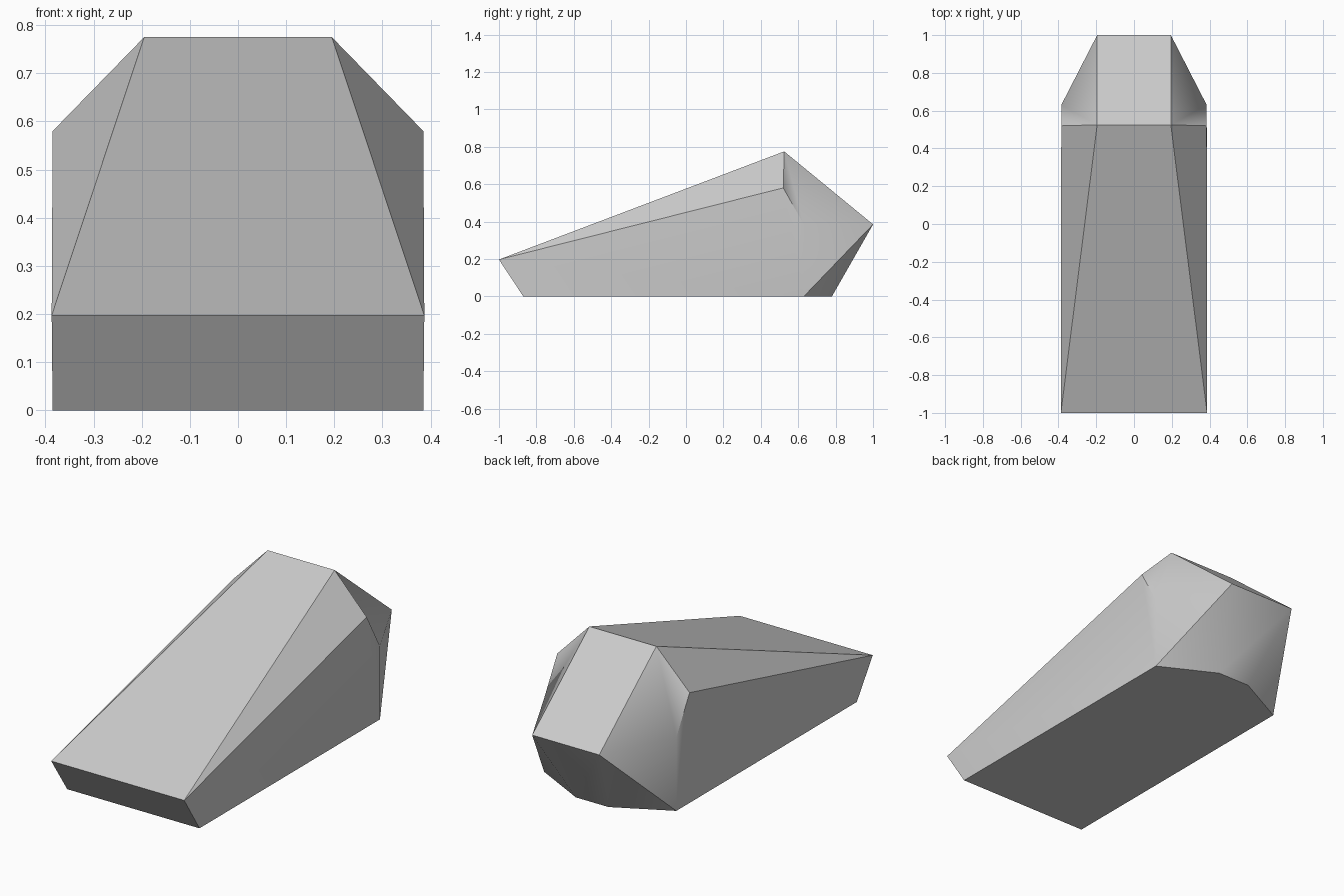
import bpy, bmesh, math

if "Cube" in bpy.data.objects:
    bpy.data.objects.remove(bpy.data.objects["Cube"])

# One grey material
grey = bpy.data.materials.new("plain grey")
grey.diffuse_color = (0.6, 0.6, 0.6, 1)
grey.use_nodes = True
grey.node_tree.nodes["Principled BSDF"].inputs["Base Color"].default_value = grey.diffuse_color

# Corner points of the right half (x, y, z)
corners = {
    "nose_top": (0.387, -1.0, 0.197),
    "nose_base": (0.385, -0.87, 0.0),
    "ridge": (0.195, 0.525, 0.775),
    "shoulder": (0.385, 0.52, 0.58),
    "flank": (0.385, 0.63, 0.385),
    "tail": (0.195, 1.0, 0.385),
    "heel": (0.385, 0.63, 0.0),
    "tail_base": (0.095, 0.78, 0.0),
}

# Loop of corners along the middle: each neighbouring pair spans left to right
spine = ["nose_base", "nose_top", "ridge", "tail", "tail_base", "heel"]

# Facets on each flank
flank_faces = [
    ["nose_base", "heel", "flank", "shoulder", "nose_top"],
    ["nose_top", "shoulder", "ridge"],
    ["shoulder", "flank", "ridge"],
    ["flank", "tail", "ridge"],
    ["heel", "tail", "flank"],
    ["heel", "tail_base", "tail"],
]

bm = bmesh.new()
right = {k: bm.verts.new(p) for k, p in corners.items()}
left = {k: bm.verts.new((-p[0], p[1], p[2])) for k, p in corners.items()}

for a, b in zip(spine, spine[1:] + spine[:1]):
    bm.faces.new((left[a], right[a], right[b], left[b]))
for names in flank_faces:
    bm.faces.new([right[n] for n in names])
    bm.faces.new([left[n] for n in reversed(names)])
bmesh.ops.recalc_face_normals(bm, faces=bm.faces)

# Faceted wedge body
mesh = bpy.data.meshes.new("wedge_body")
bm.to_mesh(mesh)
bm.free()
mesh.materials.append(grey)
body = bpy.data.objects.new("wedge_body", mesh)
bpy.context.collection.objects.link(body)

# Soften only the shallow rear edges
bpy.context.view_layer.objects.active = body
body.select_set(True)
bpy.ops.object.shade_smooth_by_angle(angle=math.radians(30))
